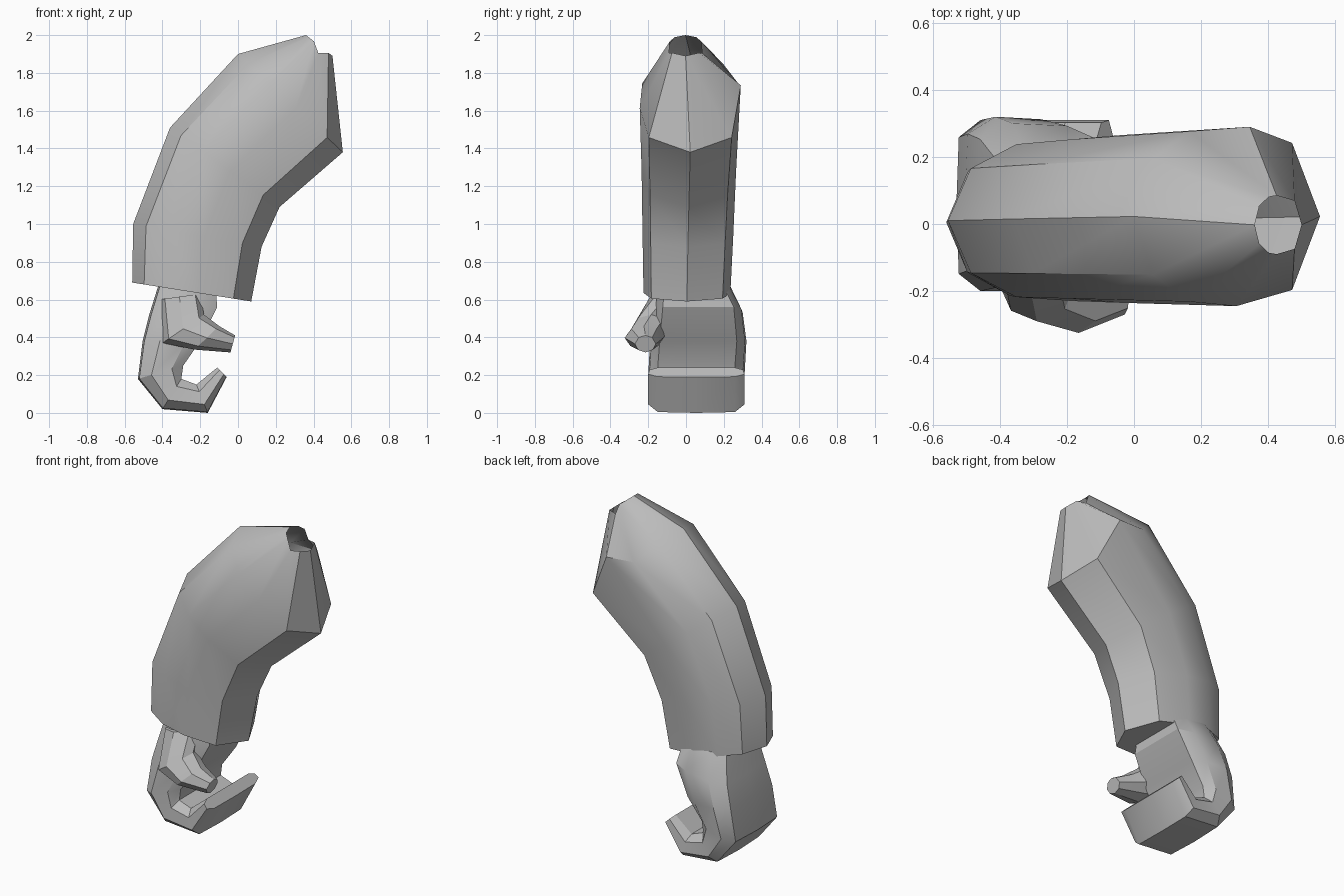
import bpy, bmesh, math

if "Cube" in bpy.data.objects:
    bpy.data.objects.remove(bpy.data.objects["Cube"])

grey = bpy.data.materials.new("plain grey")
grey.use_nodes = True
grey.diffuse_color = (0.5, 0.5, 0.5, 1)
grey.node_tree.nodes["Principled BSDF"].inputs["Base Color"].default_value = (0.5, 0.5, 0.5, 1)

# Half cross-sections: (share of the way from outer to inner edge, share of half width)
SLEEVE = [(0, 0), (.1, .65), (.3, .95), (.55, 1), (.85, .82), (1, 0)]
HAND = [(0, 0), (.03, .8), (.3, 1), (.75, .97), (1, .8), (1, 0)]
THUMB = [(0, 0), (.12, .65), (.5, 1), (.85, .7), (1, 0)]


def section(profile, outer, inner, y0, y1, lift=(0, 0)):
    """One closed ring between an outer and an inner (x, z) point."""
    def point(u, v, side):
        mid, half = (y0 + y1) / 2, (y1 - y0) / 2
        bump = lift[side > 0] * (.4 < u < .7)
        return (outer[0] + (inner[0] - outer[0]) * u + bump / 3,
                mid + half * v * side,
                outer[1] + (inner[1] - outer[1]) * u + bump)
    back = [point(u, v, 1) for u, v in profile]
    front = [point(u, v, -1) for u, v in profile[-2:0:-1]]
    return back + front


def loft(name, profile, rings, cap_start, cap_end, angle):
    bm = bmesh.new()
    loops = [[bm.verts.new(p) for p in section(profile, *r)] for r in rings]
    for a, b in zip(loops, loops[1:]):
        for i in range(len(a)):
            j = (i + 1) % len(a)
            bm.faces.new((a[i], a[j], b[j], b[i]))
    if cap_start:
        bm.faces.new(loops[0])
    if cap_end:
        bm.faces.new(loops[-1])
    bmesh.ops.recalc_face_normals(bm, faces=bm.faces)
    mesh = bpy.data.meshes.new(name)
    bm.to_mesh(mesh)
    bm.free()
    mesh.materials.append(grey)
    obj = bpy.data.objects.new(name, mesh)
    bpy.context.collection.objects.link(obj)
    bpy.ops.object.select_all(action='DESELECT')
    obj.select_set(True)
    bpy.context.view_layer.objects.active = obj
    bpy.ops.object.shade_smooth_by_angle(angle=math.radians(angle))
    return obj


# Bent sleeve, cuff to shoulder, with a small opening at the top
loft("sleeve", SLEEVE, [
    ((-.56, .69), (.07, .59), -.225, .235),
    ((-.555, 1.0), (.125, .88), -.23, .25),
    ((-.36, 1.51), (.22, 1.09), -.235, .265),
    ((0, 1.9), (.555, 1.38), -.245, .29, (0, .12)),
    ((.36, 2.0), (.5, 1.89), -.09, .085, (-.035, -.035)),
], True, False, 35)

# Palm and curled fingers, wrist to fingertips
loft("hand", HAND, [
    ((-.42, .68), (-.12, .68), -.15, .23),
    ((-.47, .52), (-.11, .56), -.17, .3),
    ((-.505, .38), (-.2, .38), -.19, .32),
    ((-.53, .18), (-.29, .25), -.2, .31),
    ((-.4, .02), (-.3, .18), -.2, .31),
    ((-.16, 0), (-.22, .15), -.2, .31),
    ((-.06, .19), (-.11, .24), -.2, .31),
], True, True, 30)

# Thumb across the front of the palm
loft("thumb", THUMB, [
    ((-.2, .63), (-.42, .6), -.19, 0),
    ((-.18, .52), (-.4, .37), -.29, -.08),
    ((-.1, .46), (-.23, .335), -.325, -.12),
    ((-.015, .41), (-.04, .32), -.27, -.16),
], True, True, 25)
